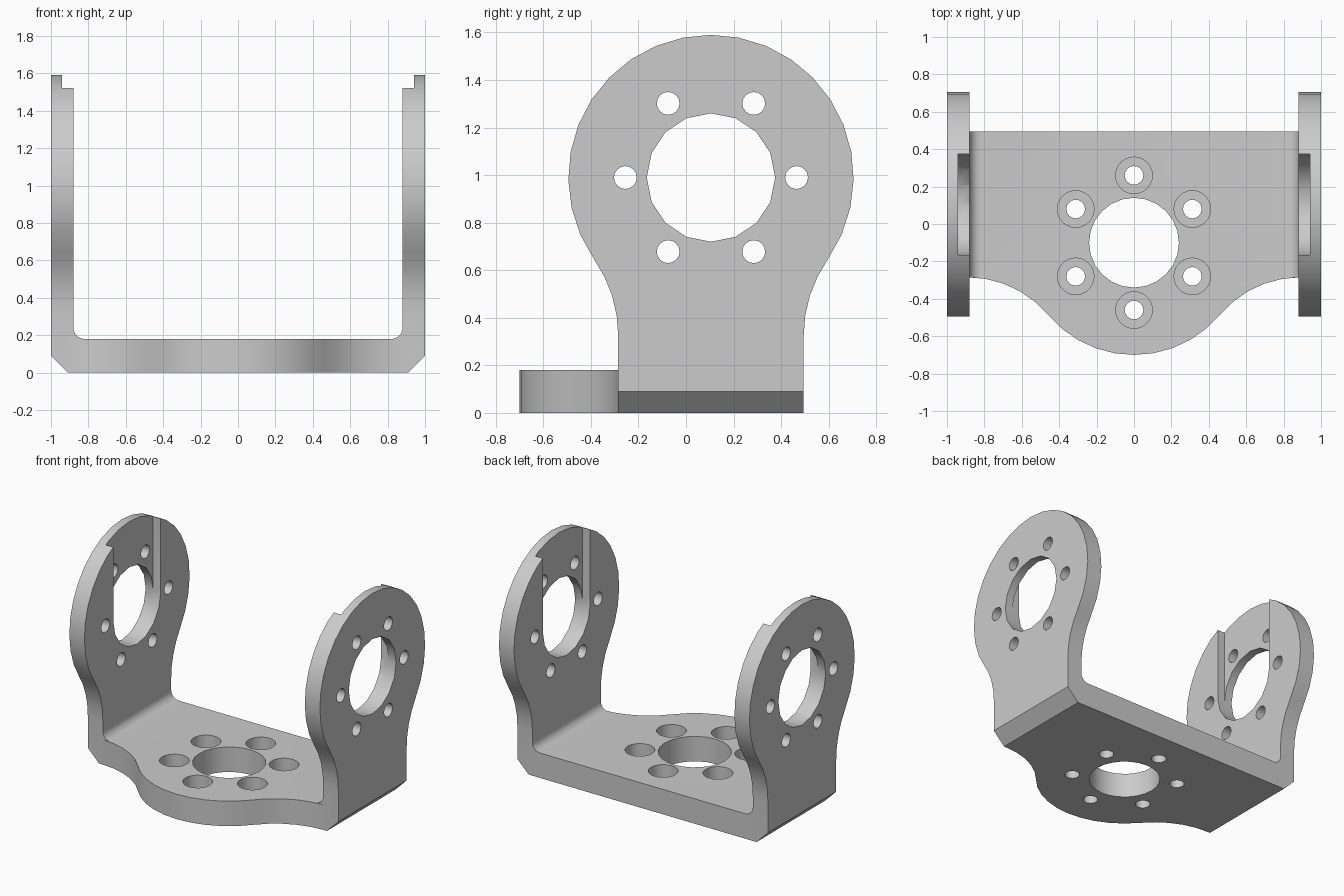
import bpy, bmesh
from math import radians, degrees, atan2, cos, sin, sqrt, pi

if "Cube" in bpy.data.objects:
    bpy.data.objects.remove(bpy.data.objects["Cube"], do_unlink=True)

DISC = 0.6       # radius of the rounded ends
BLEND = 0.56     # radius of the concave blend into each rounded end
EAR_Y, EAR_Z = 0.105, 0.99
BASE_Y = -0.1
THICK = 0.18
FRONT = -0.285


def arc(cu, cv, r, a0, a1, n):
    """Points on an arc, angles in degrees, both ends included."""
    angles = [radians(a0 + (a1 - a0) * i / n) for i in range(n + 1)]
    return [(cu + r * cos(a), cv + r * sin(a)) for a in angles]


def circle(cu, cv, r, n, phase=0.0):
    return arc(cu, cv, r, phase, phase + 360, n)[:-1]


def ring(cu, cv, start):
    """Six bolt centres around a bore."""
    return circle(cu, cv, 0.36, 6, start)


def prism(name, pts, axis, lo, hi):
    """Extrude a 2D outline along an axis."""
    place = {"x": lambda a, b, d: (d, a, b),
             "y": lambda a, b, d: (a, d, b),
             "z": lambda a, b, d: (a, b, d)}[axis]
    bm = bmesh.new()
    face = bm.faces.new([bm.verts.new(place(a, b, lo)) for a, b in pts])
    out = bmesh.ops.extrude_face_region(bm, geom=[face])
    moved = [g for g in out["geom"] if isinstance(g, bmesh.types.BMVert)]
    bmesh.ops.translate(bm, verts=moved, vec=place(0, 0, hi - lo))
    bmesh.ops.recalc_face_normals(bm, faces=bm.faces)
    mesh = bpy.data.meshes.new(name)
    bm.to_mesh(mesh)
    bm.free()
    obj = bpy.data.objects.new(name, mesh)
    bpy.context.collection.objects.link(obj)
    return obj


def combine(target, tool, operation):
    """Apply a boolean and discard the tool."""
    mod = target.modifiers.new("boolean", "BOOLEAN")
    mod.operation = operation
    mod.solver = "EXACT"
    mod.object = tool
    bpy.context.view_layer.objects.active = target
    bpy.ops.object.modifier_apply(modifier=mod.name)
    bpy.data.objects.remove(tool, do_unlink=True)


# U-shaped body with chamfered outer and filleted inner corners
half = [(0.91, 0), (1, 0.09), (1, 1.7), (0.88, 1.7)]
half += arc(0.82, THICK + 0.06, 0.06, 0, -90, 6)
bracket = prism("bracket", half + [(-x, z) for x, z in reversed(half)], "y", -0.9, 0.9)

# Side outline: round ear blending into a straight neck
neck = 0.39
cu = neck + BLEND
cv = -sqrt((DISC + BLEND) ** 2 - cu ** 2)
tilt = degrees(atan2(-cv, cu))
right = arc(cu, cv, BLEND, 180, 180 - tilt, 4)
outline = [(neck, -1.2)] + right[:-1] + arc(0, 0, DISC, -tilt, 180 + tilt, 22)
outline += [(-u, v) for u, v in reversed(right[:-1])] + [(-neck, -1.2)]
outline = [(u + EAR_Y, v + EAR_Z) for u, v in outline]
combine(bracket, prism("ear_outline", outline, "x", -1.2, 1.2), "INTERSECT")

# Rounded lobe on the front of the base
cv = FRONT - BLEND - BASE_Y
cu = sqrt((DISC + BLEND) ** 2 - cv ** 2)
tilt = degrees(atan2(-cv, cu))
right = arc(cu, cv, BLEND, 90, 180 - tilt, 5)
lobe = [(cu, 0.1)] + right[:-1] + arc(0, 0, DISC, -tilt, tilt - 180, 10)
lobe += [(-u, v) for u, v in reversed(right[:-1])] + [(-cu, 0.1)]
lobe = [(u, v + BASE_Y) for u, v in lobe]
combine(bracket, prism("base_lobe", lobe, "z", 0, THICK), "UNION")

# Ear bores and bolt holes, through both sides
combine(bracket, prism("ear_bore", circle(EAR_Y, EAR_Z, 0.27, 16), "x", -1.2, 1.2), "DIFFERENCE")
for u, v in ring(EAR_Y, EAR_Z, 0):
    combine(bracket, prism("ear_hole", circle(u, v, 0.048, 16), "x", -1.2, 1.2), "DIFFERENCE")

# Open slots on the inner faces, running from the bore up to the rim
slot = [(EAR_Y + 0.27, 1.8), (EAR_Y - 0.27, 1.8)] + arc(EAR_Y, EAR_Z, 0.27, 180, 360, 8)
combine(bracket, prism("ear_slot", slot, "x", -0.94, 0.94), "DIFFERENCE")

# Base bore and counterbored bolt holes
combine(bracket, prism("base_bore", circle(0, BASE_Y, 0.24, 24), "z", -0.1, 0.4), "DIFFERENCE")
for u, v in ring(0, BASE_Y, 30):
    combine(bracket, prism("base_hole", circle(u, v, 0.05, 16), "z", -0.1, 0.4), "DIFFERENCE")
    combine(bracket, prism("counterbore", circle(u, v, 0.098, 24), "z", 0.06, 0.4), "DIFFERENCE")

# Single grey finish
grey = bpy.data.materials.new("light_grey")
grey.use_nodes = True
colour = (0.6, 0.6, 0.6, 1)
grey.diffuse_color = colour
grey.node_tree.nodes["Principled BSDF"].inputs["Base Color"].default_value = colour
bracket.data.materials.clear()
bracket.data.materials.append(grey)
for poly in bracket.data.polygons:
    poly.material_index = 0

# Smooth the curved walls, keep edges sharp
bpy.ops.object.select_all(action="DESELECT")
bracket.select_set(True)
bpy.context.view_layer.objects.active = bracket
bpy.ops.object.shade_smooth_by_angle(angle=radians(30))
